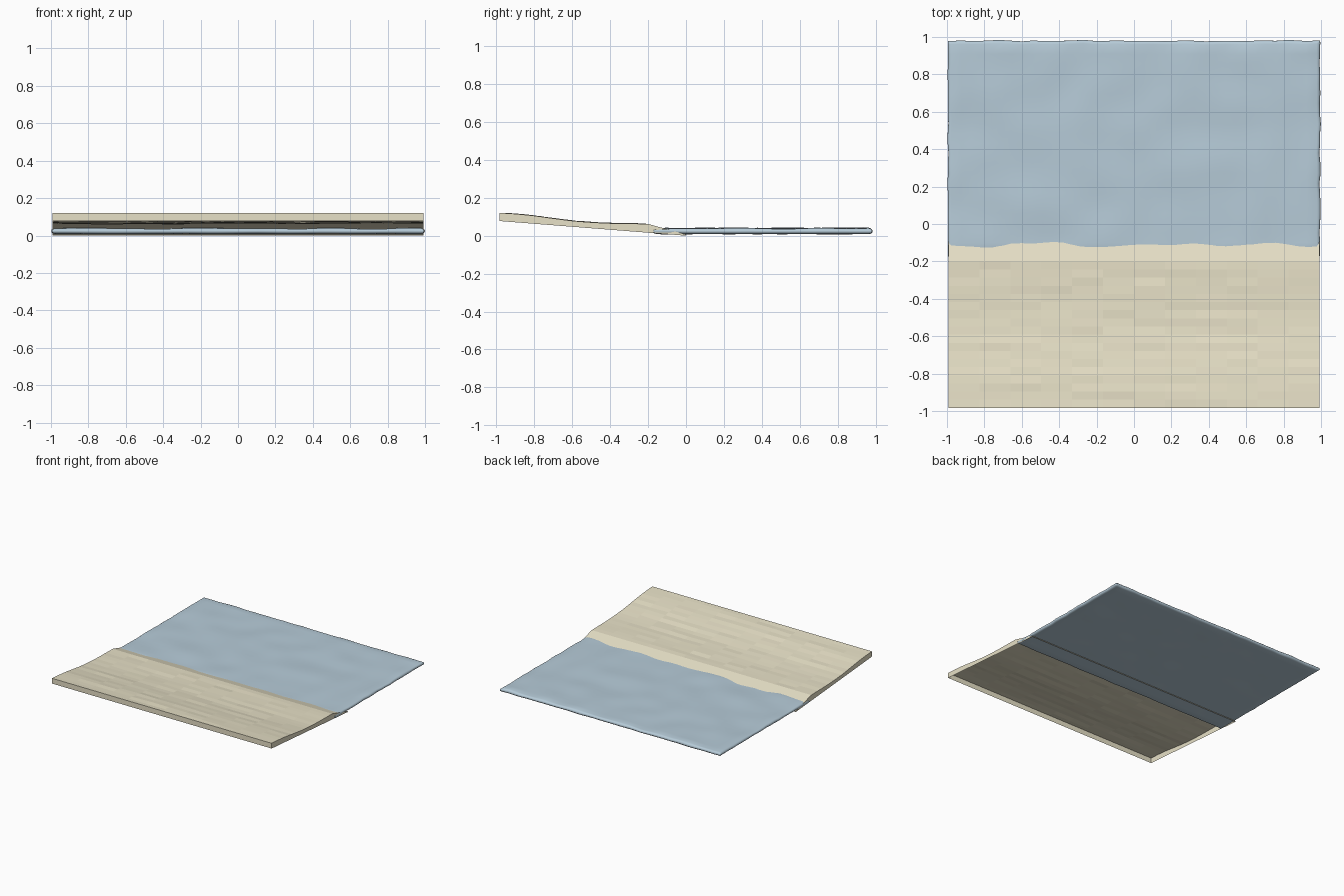
import bpy, bmesh, math, random
from mathutils import Vector, noise

if "Cube" in bpy.data.objects:
    bpy.data.objects.remove(bpy.data.objects["Cube"])

random.seed(4)


def finish(name, bm, color):
    bmesh.ops.remove_doubles(bm, verts=bm.verts, dist=0.0002)
    bm.normal_update()
    mesh = bpy.data.meshes.new(name)
    bm.to_mesh(mesh)
    bm.free()
    obj = bpy.data.objects.new(name, mesh)
    bpy.context.collection.objects.link(obj)
    mat = bpy.data.materials.new(name + "_colour")
    mat.diffuse_color = (*color, 1)
    mat.use_nodes = True
    mat.node_tree.nodes["Principled BSDF"].inputs["Base Color"].default_value = mat.diffuse_color
    mesh.materials.append(mat)
    return obj


def sheet(bm, xs, ys, fn, flip=False):
    grid = [[bm.verts.new(fn(x, y)) for x in xs] for y in ys]
    for a, b in zip(grid, grid[1:]):
        for i in range(len(xs) - 1):
            quad = (a[i], a[i + 1], b[i + 1], b[i])
            bm.faces.new(quad[::-1] if flip else quad)
    return grid


# Sand: sloping, faceted top with skirt walls and an open underside
PROFILE = [(-0.983, 0.120), (-0.9, 0.115), (-0.8, 0.105), (-0.7, 0.091), (-0.6, 0.078),
           (-0.5, 0.070), (-0.4, 0.065), (-0.2, 0.062), (0.0, 0.006)]


def sand_height(y):
    for (y0, z0), (y1, z1) in zip(PROFILE, PROFILE[1:]):
        if y <= y1:
            return z0 + (z1 - z0) * (y - y0) / (y1 - y0)
    return PROFILE[-1][1]


def sand_point(x, y):
    edge = -0.97 < y < -0.21
    bump = random.uniform(-0.0032, 0.0032) if edge and abs(x) < 0.98 else 0
    return Vector((x, y, sand_height(y) + bump))


def sand_bottom(y):
    return -0.0785 * y


bm = bmesh.new()
xs = [-0.992 + 1.984 * i / 12 for i in range(13)]
ys = [-0.983 + 0.783 * i / 18 for i in range(19)] + [0.0]
grid = sheet(bm, xs, ys, sand_point)
left = [r[0] for r in grid]
right = [r[-1] for r in grid]
rim = left[::-1] + grid[0][1:-1] + right + grid[-1][-2:0:-1]
low = [bm.verts.new((v.co.x, v.co.y, sand_bottom(v.co.y))) for v in rim]
for i in range(len(rim)):
    j = (i + 1) % len(rim)
    bm.faces.new((rim[j], rim[i], low[i], low[j]))
finish("sand_beach", bm, (0.80, 0.75, 0.57))

# Water: thin closed slab with rounded, slightly ragged rim and gentle waves
X0, X1, Y0, Y1 = -0.995, 0.995, -0.172, 0.980
R, HALF, MID = 0.018, 0.0145, 0.0235


def spaced(a, b, n):
    inner = [a + R + (b - a - 2 * R) * i / n for i in range(n + 1)]
    return [a, a + R * 0.12, a + R * 0.45] + inner + [b - R * 0.45, b - R * 0.12, b]


def water_point(side):
    def fn(x, y):
        d = min(x - X0, X1 - x, y - Y0, Y1 - y)
        t = min(max(d / R, 0), 1)
        z = MID + side * HALF * math.sqrt(1 - (1 - t) ** 2)
        wave = noise.noise(Vector((x * 5, y * 5, 1.3 if d < 1e-5 else side)))
        amp = 0.008 if side > 0 else 0.003
        near = max(0, 1 - d / 0.06)
        dx = noise.noise(Vector((x * 7, y * 12, 5))) * 0.007 * near
        dy = noise.noise(Vector((x * 9, y * 7, 9))) * 0.007 * near
        return Vector((x + dx, y + dy, z + wave * amp * t))
    return fn


bm = bmesh.new()
wx, wy = spaced(X0, X1, 36), spaced(Y0, Y1, 21)
sheet(bm, wx, wy, water_point(1))
sheet(bm, wx, wy, water_point(-1), flip=True)
water = finish("water", bm, (0.47, 0.60, 0.69))
for p in water.data.polygons:
    p.use_smooth = True
